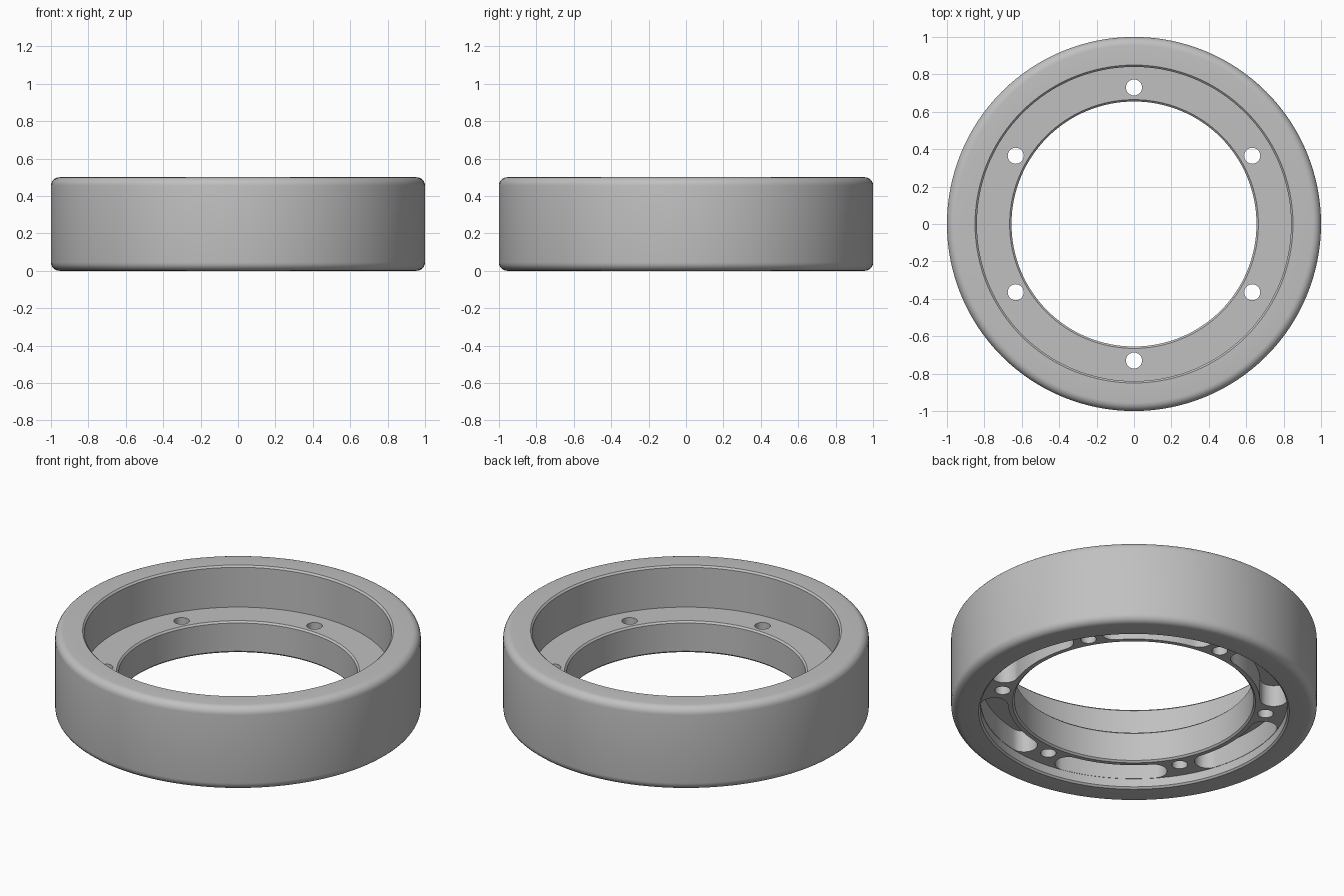
import bpy, bmesh, math
from mathutils import Vector

if "Cube" in bpy.data.objects:
    bpy.data.objects.remove(bpy.data.objects["Cube"])

SEGMENTS = 128
OUTER, RECESS, BORE, HEIGHT = 1.0, 0.84, 0.655, 0.5
FLANGE_LOW, FLANGE_TOP = 0.06, 0.25
FILLET, CHAMFER = 0.045, 0.01


def polar(radius, angle):
    return Vector((radius * math.cos(angle), radius * math.sin(angle), 0))


def arc(center, radius, start, end, steps):
    return [center + polar(radius, start + (end - start) * i / steps)
            for i in range(steps + 1)]


def new_object(name, bm):
    bmesh.ops.recalc_face_normals(bm, faces=bm.faces[:])
    mesh = bpy.data.meshes.new(name)
    bm.to_mesh(mesh)
    bm.free()
    obj = bpy.data.objects.new(name, mesh)
    bpy.context.collection.objects.link(obj)
    return obj


def lathe(name, profile):
    """Revolve a closed (radius, height) profile around z."""
    bm = bmesh.new()
    rings = []
    for s in range(SEGMENTS):
        a = math.tau * s / SEGMENTS
        rings.append([bm.verts.new(polar(r, a) + Vector((0, 0, z))) for r, z in profile])
    n = len(profile)
    for s in range(SEGMENTS):
        here, there = rings[s], rings[(s + 1) % SEGMENTS]
        for i in range(n):
            j = (i + 1) % n
            bm.faces.new((here[i], there[i], there[j], here[j]))
    return new_object(name, bm)


def add_prism(bm, outline, low, high):
    face = bm.faces.new([bm.verts.new((p.x, p.y, low)) for p in outline])
    top = bmesh.ops.extrude_face_region(bm, geom=[face])["geom"]
    verts = [v for v in top if isinstance(v, bmesh.types.BMVert)]
    bmesh.ops.translate(bm, verts=verts, vec=(0, 0, high - low))


# Ring body: rounded outer edges, recess on both ends, flange around the bore
def rounded_edge(z, start):
    center = Vector((OUTER - FILLET, z, 0))
    return [(p.x, p.y) for p in arc(center, FILLET, start, start + math.pi / 2, 6)]


profile = rounded_edge(FILLET, -math.pi / 2) + rounded_edge(HEIGHT - FILLET, 0)
profile += [
    (RECESS + CHAMFER, HEIGHT), (RECESS, HEIGHT - CHAMFER),
    (RECESS, FLANGE_TOP), (BORE + CHAMFER, FLANGE_TOP),
    (BORE, FLANGE_TOP - CHAMFER), (BORE, FLANGE_LOW + CHAMFER),
    (BORE + CHAMFER, FLANGE_LOW), (RECESS, FLANGE_LOW),
    (RECESS, CHAMFER), (RECESS + CHAMFER, 0),
]
ring = lathe("flanged_ring", profile)

# Bolt holes and curved round-ended pockets under the flange
bm = bmesh.new()
inner, outer = 0.69, 0.838
middle, cap = (inner + outer) / 2, (outer - inner) / 2
spread = math.radians(18)
for k in range(6):
    mid = math.radians(60 * k)
    lo, hi = mid - spread, mid + spread
    slot = arc(Vector(), outer, lo, hi, 14)
    slot += arc(polar(middle, hi), cap, hi, hi + math.pi, 12)[1:-1]
    slot += arc(Vector(), inner, hi, lo, 14)
    slot += arc(polar(middle, lo), cap, lo + math.pi, lo + math.tau, 12)[1:-1]
    add_prism(bm, slot, 0.02, 0.19)
    hole = arc(polar(0.73, mid + math.radians(30)), 0.043, 0, math.tau, 24)[:-1]
    add_prism(bm, hole, 0.02, 0.3)
cutter = new_object("pocket_cutter", bm)
cutter.hide_render = True

cut = ring.modifiers.new("pockets", "BOOLEAN")
cut.operation = "DIFFERENCE"
cut.solver = "EXACT"
cut.object = cutter
bpy.ops.object.select_all(action="DESELECT")
ring.select_set(True)
bpy.context.view_layer.objects.active = ring
bpy.ops.object.modifier_apply(modifier=cut.name)
bpy.data.objects.remove(cutter)

# Plain grey finish
grey = bpy.data.materials.new("light_grey")
grey.use_nodes = True
color = (0.53, 0.53, 0.53, 1)
grey.diffuse_color = color
grey.node_tree.nodes["Principled BSDF"].inputs["Base Color"].default_value = color
ring.data.materials.clear()
ring.data.materials.append(grey)
bpy.ops.object.shade_smooth_by_angle(angle=math.radians(30))
